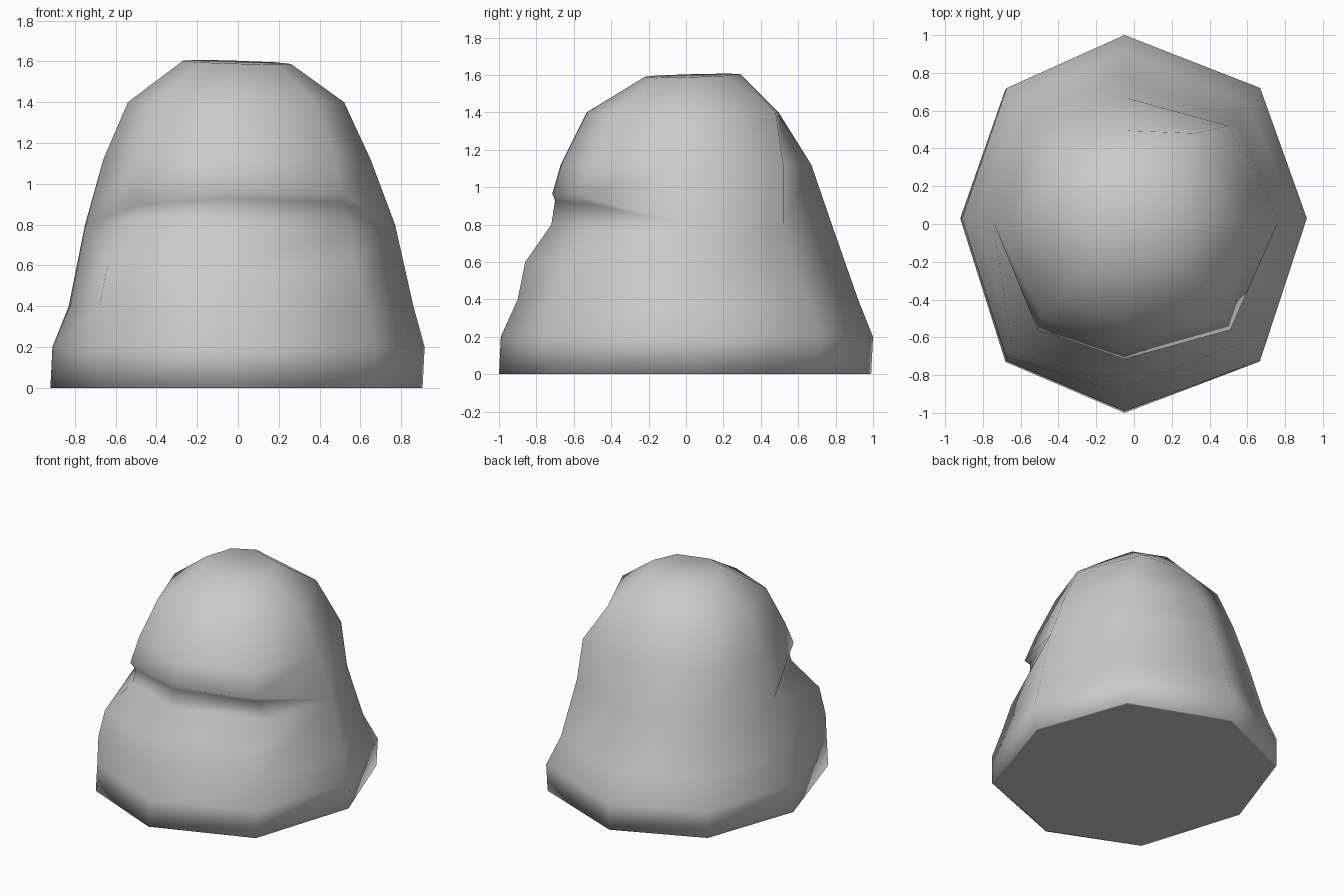
import bpy
import bmesh

if "Cube" in bpy.data.objects:
    bpy.data.objects.remove(bpy.data.objects["Cube"])

# Unit cross-section with eight corners: front, then anticlockwise seen from above
SECTION = [(-0.05, -1), (0.73, -0.73), (1, 0.03), (0.73, 0.72),
           (-0.05, 1), (-0.74, 0.72), (-1, 0.03), (-0.74, -0.73)]
FRONT_RIGHT, BACK_RIGHT, BACK_LEFT, FRONT_LEFT = 1, 3, 5, 7

bm = bmesh.new()


def ring(z, left, right, front, back, moved={}):
    """Eight vertices scaled to four extents; moved corners get their own x, y."""
    pts = []
    for i, (u, v) in enumerate(SECTION):
        x = u * (right if u > 0 else -left)
        y = v * (back if v > 0 else -front)
        if abs(u) < 0.1:
            x = -0.05
        x, y = moved.get(i, (x, y))
        pts.append(bm.verts.new((x, y, z)))
    return pts


def notch_row(base, centre, right, left):
    """Share the side and back vertices of base; replace the front three."""
    row = list(base)
    row[0] = bm.verts.new((-0.05, *centre))
    row[FRONT_RIGHT] = bm.verts.new(right)
    row[FRONT_LEFT] = bm.verts.new(left)
    return row


def bridge(a, b):
    for i in range(8):
        j = (i + 1) % 8
        loop = []
        for v in (a[i], a[j], b[j], b[i]):
            if v not in loop:
                loop.append(v)
        if len(loop) > 2:
            bm.faces.new(loop)


# Lower body
rows = [ring(0, -0.92, 0.905, -1.0, 0.99),
        ring(0.2, -0.91, 0.915, -0.99, 1.0),
        ring(0.4, -0.83, 0.86, -0.90, 0.92,
             {FRONT_LEFT: (-0.68, -0.70), BACK_RIGHT: (0.60, 0.64)})]

# Ledge and overhanging brow across the front, tapering out at the sides
waist = ring(0.8, -0.75, 0.77, -0.72, 0.78, {BACK_RIGHT: (0.55, 0.52)})
rows += [notch_row(waist, (-0.86, 0.60), (0.57, -0.63, 0.61), (-0.64, -0.68, 0.60)),
         notch_row(waist, (-0.72, 0.80), (0.56, -0.45, 0.77), (-0.49, -0.56, 0.81)),
         notch_row(waist, (-0.70, 0.93), (0.50, -0.51, 0.91), (-0.48, -0.54, 0.90)),
         notch_row(waist, (-0.715, 0.965), (0.51, -0.56, 0.95), (-0.51, -0.56, 0.95))]
for i in (FRONT_LEFT, 0, FRONT_RIGHT):
    bm.verts.remove(waist[i])

# Upper body and rounded top
rows += [ring(1.12, -0.66, 0.65, -0.67, 0.67, {BACK_RIGHT: (0.50, 0.52)}),
         ring(1.4, -0.54, 0.52, -0.53, 0.495,
              {BACK_RIGHT: (0.32, 0.48), BACK_LEFT: (-0.42, 0.39)})]
top = ring(1.6, -0.27, 0.26, -0.22, 0.29)
for v in top:
    v.co.z = 1.595 - 0.03 * v.co.x + 0.03 * v.co.y
rows.append(top)

for a, b in zip(rows, rows[1:]):
    bridge(a, b)
base = bm.faces.new(reversed(rows[0]))
bm.faces.new(top)
bmesh.ops.recalc_face_normals(bm, faces=bm.faces)

# Narrow rim keeps the underside evenly shaded
bmesh.ops.inset_region(bm, faces=[base], thickness=0.02)
for f in bm.faces:
    f.smooth = True

mesh = bpy.data.meshes.new("boulder")
bm.to_mesh(mesh)
bm.free()
boulder = bpy.data.objects.new("boulder", mesh)
bpy.context.collection.objects.link(boulder)
